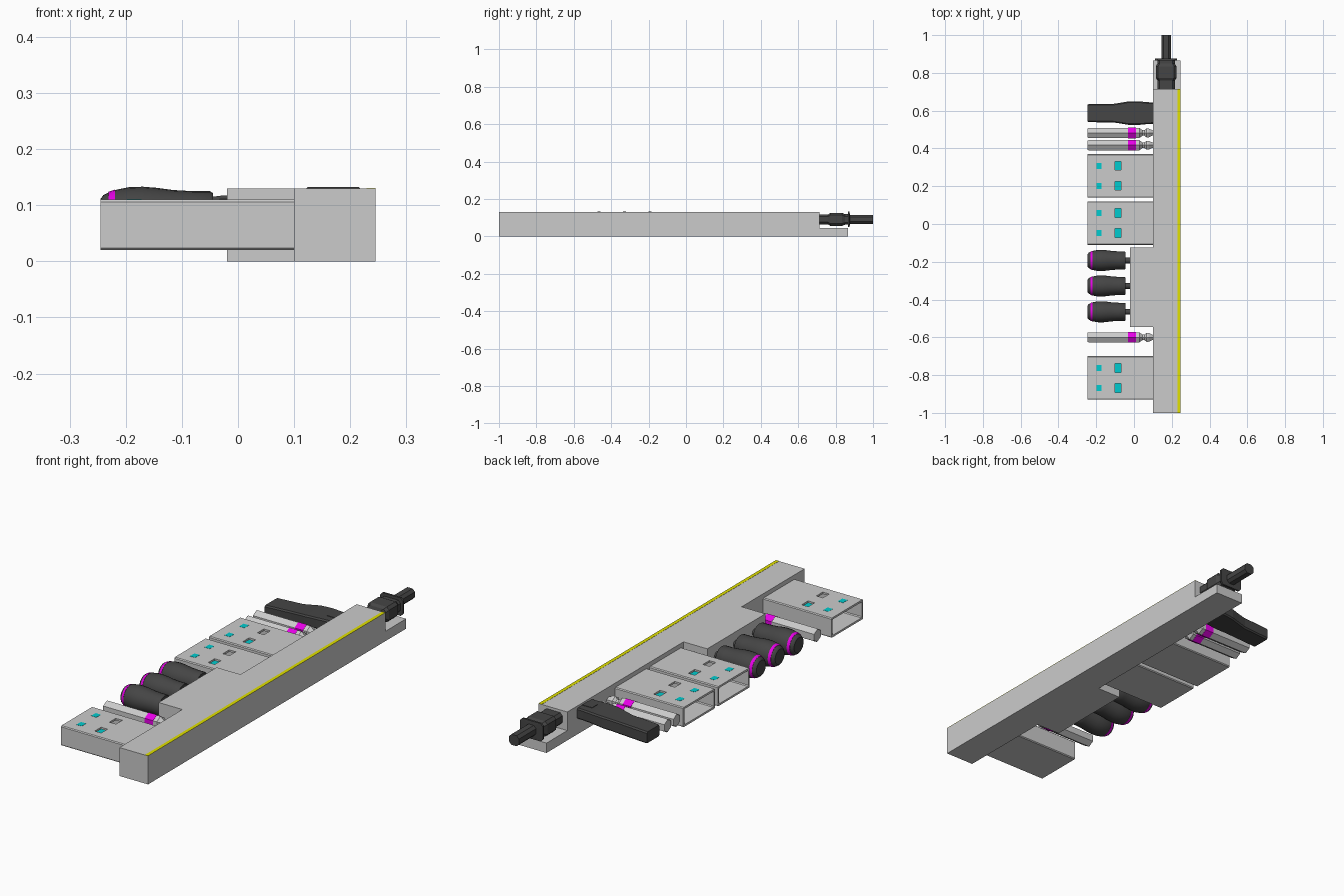
import bpy, bmesh, math
from mathutils import Vector

if "Cube" in bpy.data.objects:
    bpy.data.objects.remove(bpy.data.objects["Cube"])


def material(name, rgb):
    m = bpy.data.materials.new(name)
    m.diffuse_color = (*rgb, 1)
    m.use_nodes = True
    m.node_tree.nodes["Principled BSDF"].inputs["Base Color"].default_value = m.diffuse_color
    return m


BLACK = material("black", (0.06, 0.06, 0.06))
MAGENTA = material("magenta", (0.8, 0.0, 0.8))
TEAL = material("teal", (0.0, 0.6, 0.62))
YELLOW = material("yellow", (0.75, 0.75, 0.0))


def finish(name, bm, mat=None, smooth=False):
    bmesh.ops.recalc_face_normals(bm, faces=bm.faces)
    me = bpy.data.meshes.new(name)
    bm.to_mesh(me)
    bm.free()
    ob = bpy.data.objects.new(name, me)
    bpy.context.collection.objects.link(ob)
    if mat:
        me.materials.append(mat)
    if smooth:
        bpy.ops.object.select_all(action='DESELECT')
        ob.select_set(True)
        bpy.context.view_layer.objects.active = ob
        bpy.ops.object.shade_smooth_by_angle(angle=math.radians(32))
    return ob


def loft(name, rings, mat=None, smooth=False):
    """Skin a list of equal-length rings and cap both ends."""
    bm = bmesh.new()
    vs = [[bm.verts.new(p) for p in r] for r in rings]
    n = len(vs[0])
    for a, b in zip(vs, vs[1:]):
        for i in range(n):
            j = (i + 1) % n
            bm.faces.new((a[i], a[j], b[j], b[i]))
    bm.faces.new(vs[0])
    bm.faces.new(vs[-1])
    return finish(name, bm, mat, smooth)


def box(name, x0, x1, y0, y1, z0, z1, mat=None):
    return loft(name, [[(x0, y0, z), (x1, y0, z), (x1, y1, z), (x0, y1, z)] for z in (z0, z1)], mat)


def circle(x, cy, cz, r, n, turn=0.0):
    return [(x, cy + r * math.cos(turn + math.tau * i / n), cz + r * math.sin(turn + math.tau * i / n))
            for i in range(n)]


def rounded(cu, cv, hu, hv, c):
    """Rectangle with chamfered corners as (u, v) pairs."""
    pts = [(hu, hv - c), (hu - c, hv), (c - hu, hv), (-hu, hv - c),
           (-hu, c - hv), (c - hu, -hv), (hu - c, -hv), (hu, c - hv)]
    return [(cu + u, cv + v) for u, v in pts]


# Main body with its wider middle section, rear ledge and edge strip
outline = [(0.245, -1), (0.245, 0.715), (0.10, 0.715), (0.10, -0.125),
           (-0.02, -0.125), (-0.02, -0.545), (0.10, -0.545), (0.10, -1)]
loft("body", [[(x, y, z) for x, y in outline] for z in (0, 0.13)])
box("rear_ledge", 0.10, 0.245, 0.71, 0.865, 0, 0.045)
box("edge_strip", 0.229, 0.245, -1, 0.715, 0.1295, 0.1308, YELLOW)


# Connector plugs: hollow shell, two windows, inner tongue, small marks
def plug(i, cy):
    def ring(x, t):
        return [(x, y, z) for y, z in rounded(cy, 0.065, 0.115 - t, 0.045 - t, 0.004)]
    shell = loft(f"plug_shell_{i}", [ring(0.11, 0), ring(-0.245, 0), ring(-0.245, 0.009), ring(0.09, 0.009)])
    for s in (-1, 1):
        y = cy + s * 0.053
        cut = box(f"window_cutter_{i}_{s}", -0.101, -0.068, y - 0.023, y + 0.023, 0.09, 0.13)
        cut.hide_render = True
        cut.hide_set(True)
        mod = shell.modifiers.new("window", 'BOOLEAN')
        mod.operation = 'DIFFERENCE'
        mod.solver = 'EXACT'
        mod.object = cut
        box(f"plug_mark_{i}_{s}", -0.198, -0.172, y - 0.016, y + 0.016, 0.107, 0.1108, TEAL)
    box(f"plug_tongue_{i}", -0.15, 0.092, cy - 0.08, cy + 0.08, 0.027, 0.07, TEAL)


for i, cy in enumerate((0.255, 0.005, -0.815)):
    plug(i, cy)


# Hexagonal driver bits with a coloured collar and notched tip
def bit(i, cy):
    prof = [(-0.245, 0.028), (-0.24, 0.031), (0.028, 0.031), (0.045, 0.017), (0.055, 0.017),
            (0.066, 0.027), (0.078, 0.027), (0.1, 0.015), (0.11, 0.015)]
    loft(f"driver_bit_{i}", [circle(x, cy, 0.07, r, 6, math.pi / 6) for x, r in prof])
    loft(f"bit_collar_{i}", [circle(x, cy, 0.07, 0.0325, 6, math.pi / 6) for x in (-0.032, 0.01)], MAGENTA)


for i, cy in enumerate((0.482, 0.417, -0.6)):
    bit(i, cy)


# Screwdrivers: turned grip, coloured ring, thin shaft
def screwdriver(i, cy):
    prof = [(-0.245, 0.034), (-0.24, 0.041), (-0.23, 0.046), (-0.215, 0.051), (-0.195, 0.055),
            (-0.17, 0.056), (-0.145, 0.054), (-0.115, 0.050), (-0.08, 0.048), (-0.05, 0.048), (-0.045, 0.045)]
    loft(f"grip_{i}", [circle(x, cy, 0.077, r, 24) for x, r in prof], BLACK, True)
    loft(f"grip_ring_{i}", [circle(x, cy, 0.077, r, 24) for x, r in ((-0.231, 0.0468), (-0.219, 0.051))],
         MAGENTA, True)
    loft(f"shaft_{i}", [circle(x, cy, 0.077, 0.015, 12) for x in (-0.05, 0.0)], BLACK, True)


for i, cy in enumerate((-0.193, -0.328, -0.465)):
    screwdriver(i, cy)

# Flat tool handle: x, half width, bottom, top
sections = [(-0.245, 0.045, 0.047, 0.098), (-0.24, 0.048, 0.045, 0.10), (-0.11, 0.049, 0.052, 0.107),
            (-0.07, 0.055, 0.058, 0.112), (-0.03, 0.062, 0.063, 0.117), (0.03, 0.062, 0.07, 0.12),
            (0.07, 0.058, 0.07, 0.12), (0.11, 0.056, 0.07, 0.12)]
loft("flat_handle", [[(x, y, z) for y, z in rounded(0.587, (a + b) / 2, w, (b - a) / 2, 0.006)]
                     for x, w, a, b in sections], BLACK)
box("flat_handle_tab", 0.05, 0.10, 0.569, 0.607, 0.11, 0.122, BLACK)

# Rear cable plug: y, half width, half height
sections = [(0.71, 0.046, 0.027), (0.76, 0.046, 0.027), (0.772, 0.054, 0.035), (0.835, 0.054, 0.035),
            (0.85, 0.046, 0.028), (0.866, 0.046, 0.028), (0.866, 0.058, 0.041), (0.875, 0.058, 0.041),
            (0.876, 0.025, 0.024), (1.0, 0.025, 0.024)]
loft("cable_plug", [[(x, y, z) for x, z in rounded(0.17, 0.091, w, h, 0.012)] for y, w, h in sections], BLACK)
